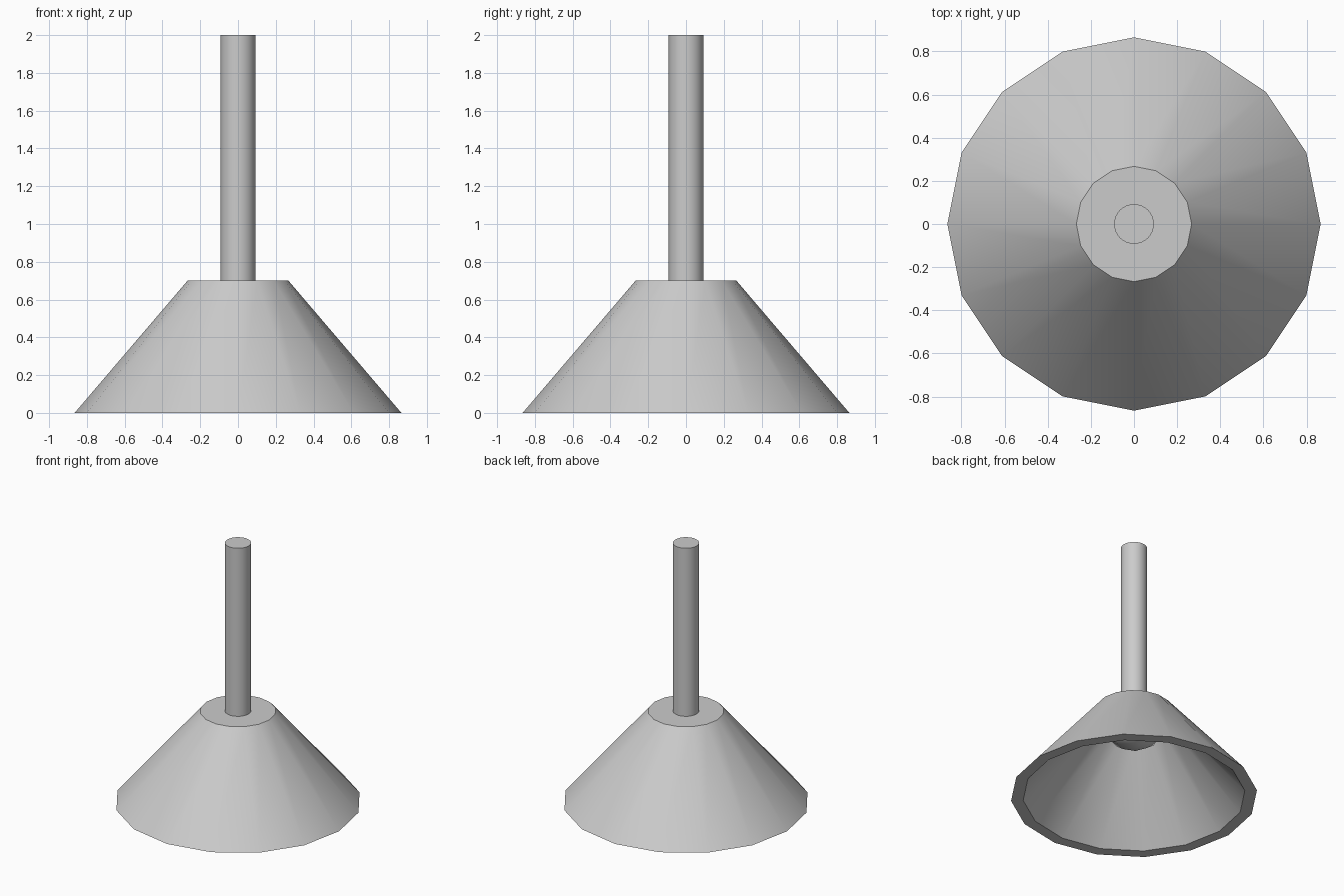
import bpy
import bmesh
from math import cos, sin, pi, radians

if "Cube" in bpy.data.objects:
    bpy.data.objects.remove(bpy.data.objects["Cube"])


def lathe(name, profile, sides, closed=False, turn=0.0):
    """Revolve (radius, z) points about z; open profiles get end caps."""
    bm = bmesh.new()
    rings = []
    for r, z in profile:
        rings.append([bm.verts.new((r * cos(2 * pi * i / sides + turn),
                                    r * sin(2 * pi * i / sides + turn), z))
                      for i in range(sides)])
    for a, b in zip(rings, rings[1:]):
        for i in range(sides):
            j = (i + 1) % sides
            bm.faces.new((a[i], a[j], b[j], b[i]))
    bm.faces.new(rings[0])
    bm.faces.new(rings[-1])
    bmesh.ops.recalc_face_normals(bm, faces=bm.faces[:])
    mesh = bpy.data.meshes.new(name)
    bm.to_mesh(mesh)
    bm.free()
    obj = bpy.data.objects.new(name, mesh)
    bpy.context.collection.objects.link(obj)
    bpy.ops.object.select_all(action='DESELECT')
    obj.select_set(True)
    bpy.context.view_layer.objects.active = obj
    bpy.ops.object.shade_smooth_by_angle(angle=radians(35))
    return obj


# Hollow shade: inner ceiling, inner wall, rim, outer wall, top
lathe("lamp_shade", [(0.25, 0.62), (0.78, 0), (0.865, 0), (0.267, 0.70)], 16)

# Hanging rod
lathe("hanging_rod", [(0.092, 0.70), (0.092, 2.0)], 32)

# Low-poly bulb tucked under the shade ceiling
bulb = [(0.2 * cos(t), 0.525 + 0.12 * sin(t))
        for t in (radians(a) for a in (-80, -55, -25, 0, 25, 55, 80))]
lathe("bulb", bulb, 8)
